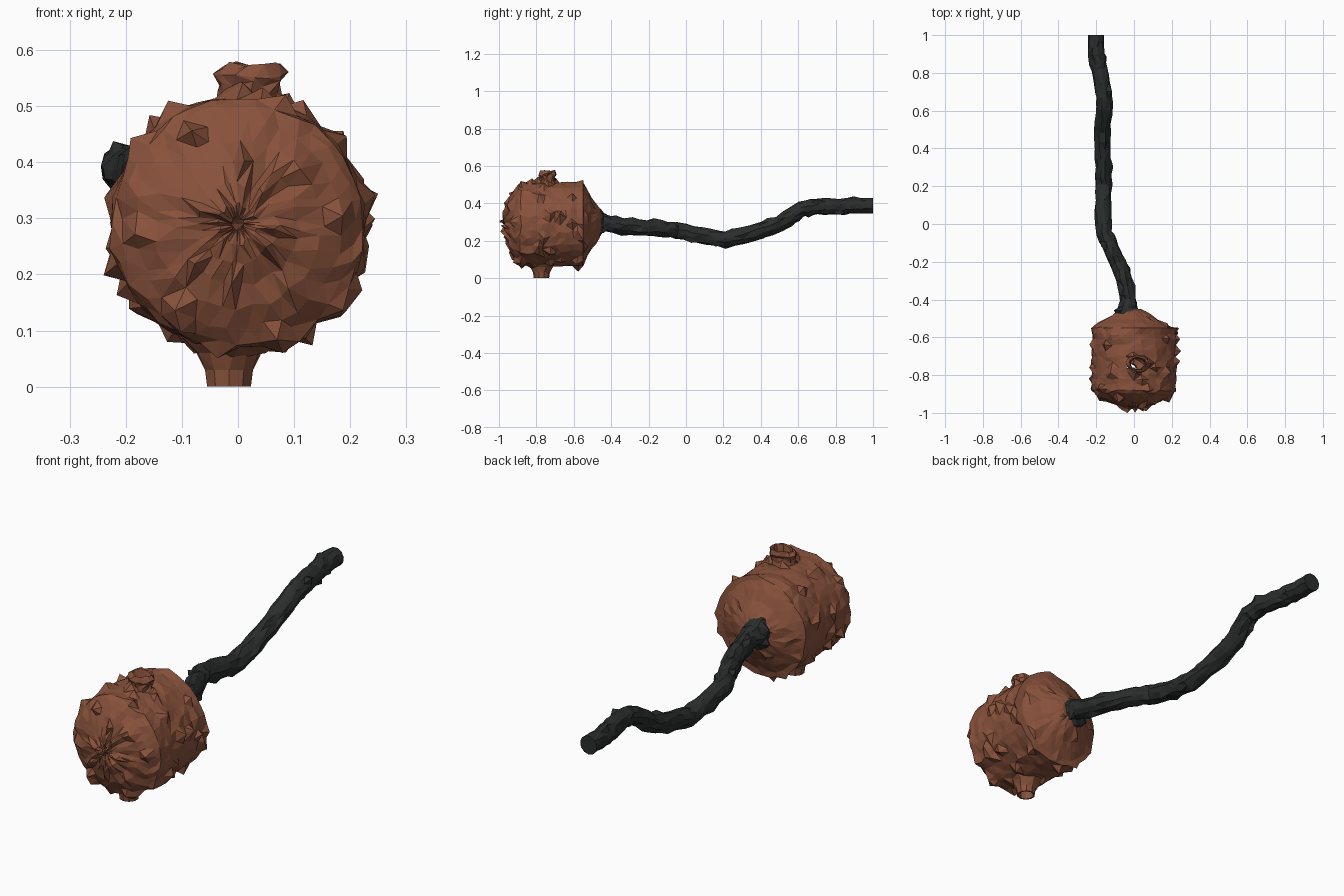
import bpy, bmesh, math, random
from mathutils import Vector

random.seed(11)
cube = bpy.data.objects.get("Cube")
if cube:
    bpy.data.objects.remove(cube, do_unlink=True)


def material(name, rgb):
    m = bpy.data.materials.new(name)
    m.use_nodes = True
    m.diffuse_color = (*rgb, 1)
    m.node_tree.nodes["Principled BSDF"].inputs["Base Color"].default_value = (*rgb, 1)
    return m


BROWN = material("rust brown", (0.25, 0.085, 0.045))
BLACK = material("charcoal", (0.024, 0.026, 0.026))


def ring(centre, axis, radius, sides, wobble=0.0, spikes=0.0, spike=0.0, twist=0.0):
    """Rough circle of points around an axis, with occasional outward spikes."""
    c, axis = Vector(centre), Vector(axis).normalized()
    u = axis.cross(Vector((1, 0, 0))).normalized()
    v = axis.cross(u)
    pts = []
    for i in range(sides):
        a = math.tau * (i + twist + random.uniform(-0.25, 0.25) * (wobble > 0)) / sides
        r = radius + random.uniform(-wobble, wobble)
        if random.random() < spikes:
            r += random.uniform(0.4, 1.0) * spike
        pts.append(c + (u * math.cos(a) + v * math.sin(a)) * r)
    return pts


def skin(name, rings, mat, caps=(False, False), holes=()):
    """Join rings with triangles; optionally cap ends and open round holes seen from z."""
    bm = bmesh.new()
    loops = [[bm.verts.new(p) for p in r] for r in rings]
    n = len(loops[0])
    for a, b in zip(loops, loops[1:]):
        for i in range(n):
            j = (i + 1) % n
            bm.faces.new((a[i], a[j], b[j], b[i]))
    for wanted, loop in zip(caps, (loops[0], loops[-1])):
        if wanted:
            bm.faces.new(loop)
    bmesh.ops.triangulate(bm, faces=bm.faces[:])
    bmesh.ops.recalc_face_normals(bm, faces=bm.faces[:])
    doomed = []
    for x, y, radius, side in holes:
        for f in bm.faces:
            c = f.calc_center_median()
            if math.hypot(c.x - x, c.y - y) < radius and (c.z - 0.29) * side > 0:
                doomed.append(f)
    if doomed:
        bmesh.ops.delete(bm, geom=list(set(doomed)), context='FACES')
    me = bpy.data.meshes.new(name)
    bm.to_mesh(me)
    bm.free()
    me.materials.append(mat)
    ob = bpy.data.objects.new(name, me)
    bpy.context.collection.objects.link(ob)
    return ob


# Barrel body: domed craggy front, drum, tapered back
SIDES = 36
rings = []
dome = [(-0.965, 0.012), (-0.975, 0.035), (-0.965, 0.07), (-0.95, 0.11),
        (-0.935, 0.15), (-0.915, 0.185), (-0.895, 0.212)]
for k, (y, r) in enumerate(dome):
    pts = ring((0, y, 0.29), (0, 1, 0), r, SIDES, min(0.006, r * 0.15), twist=k % 2 / 2)
    for p in pts:
        p.y += random.uniform(-0.006, 0.006)
        if random.random() < 0.13:
            p.y -= random.uniform(0.01, 0.03)
        p.y = max(p.y, -1.0)
    rings.append(pts)
DRUM = 12
for k in range(DRUM):
    y = -0.88 + 0.33 * k / (DRUM - 1)
    chance = 0.22 if k == 0 else 0.11
    pts = ring((0, y, 0.29), (0, 1, 0), 0.224, SIDES, 0.005, chance, 0.03)
    for p in pts:
        p.y += random.uniform(-0.008, 0.008) * (k < DRUM - 1)
    rings.append(pts)
for y, r in [(-0.545, 0.205), (-0.525, 0.175), (-0.505, 0.135), (-0.48, 0.1),
             (-0.462, 0.075), (-0.45, 0.045)]:
    rings.append(ring((-0.01, y, 0.295), (0, 1, 0), r, SIDES, 0.005, 0.08, 0.02))
skin("barrel_body", rings, BROWN, (True, True),
     [(0.02, -0.74, 0.042, 1), (-0.015, -0.775, 0.038, -1)])

# Open chimney on top: outer wall, rim, then inner wall
chimney = [(0.49, 0.062), (0.52, 0.055), (0.54, 0.058), (0.555, 0.064),
           (0.572, 0.055), (0.572, 0.045), (0.54, 0.04), (0.48, 0.04)]
rings = []
for z, r in chimney:
    pts = ring((0.022, -0.74, z), (0, 0, 1), r, 12, 0.006)
    for p in pts:
        p.y = -0.74 + (p.y + 0.74) * 0.75
        p.z += random.uniform(-0.008, 0.008)
    rings.append(pts)
skin("top_chimney", rings, BROWN)

# Open drain stub underneath, flared where it meets the barrel
rings = []
for z, r in [(0.09, 0.085), (0.06, 0.06), (0.03, 0.045), (0.0, 0.041),
             (0.0, 0.034), (0.05, 0.034), (0.1, 0.036)]:
    rings.append(ring((-0.016, -0.773, z), (0, 0, 1), r, 10, 0.004 if z > 0.04 else 0))
skin("bottom_stub", rings, BROWN)

# Long winding tail, resampled smoothly along its key points
path = [(-0.03, -0.46, 0.30), (-0.035, -0.38, 0.285), (-0.065, -0.25, 0.27),
        (-0.12, -0.13, 0.265), (-0.16, -0.05, 0.255), (-0.165, 0.08, 0.23),
        (-0.16, 0.21, 0.208), (-0.165, 0.35, 0.24), (-0.17, 0.5, 0.29),
        (-0.155, 0.62, 0.37), (-0.16, 0.7, 0.385), (-0.185, 0.82, 0.383),
        (-0.2, 0.9, 0.388), (-0.202, 1.0, 0.388)]
path = [Vector(p) for p in path]
samples = [a.lerp(b, t / 3) for a, b in zip(path, path[1:]) for t in range(3)] + [path[-1]]
rings = []
for k, p in enumerate(samples):
    axis = samples[min(k + 1, len(samples) - 1)] - samples[max(k - 1, 0)]
    last = k == len(samples) - 1
    if last:
        axis = Vector((0, 1, 0))
    rough = 0 if last else 0.004
    rings.append(ring(p, axis, 0.043, 11, rough, 0 if last else 0.07, 0.014))
skin("tail", rings, BLACK, (False, True))

# Ragged collar where the tail joins the barrel
rings = [ring((-0.035, y, 0.3), (0, 1, 0), r, 12, 0.008, 0.2, 0.015)
         for y, r in [(-0.475, 0.07), (-0.457, 0.063), (-0.44, 0.048), (-0.41, 0.042)]]
skin("tail_collar", rings, BLACK)
